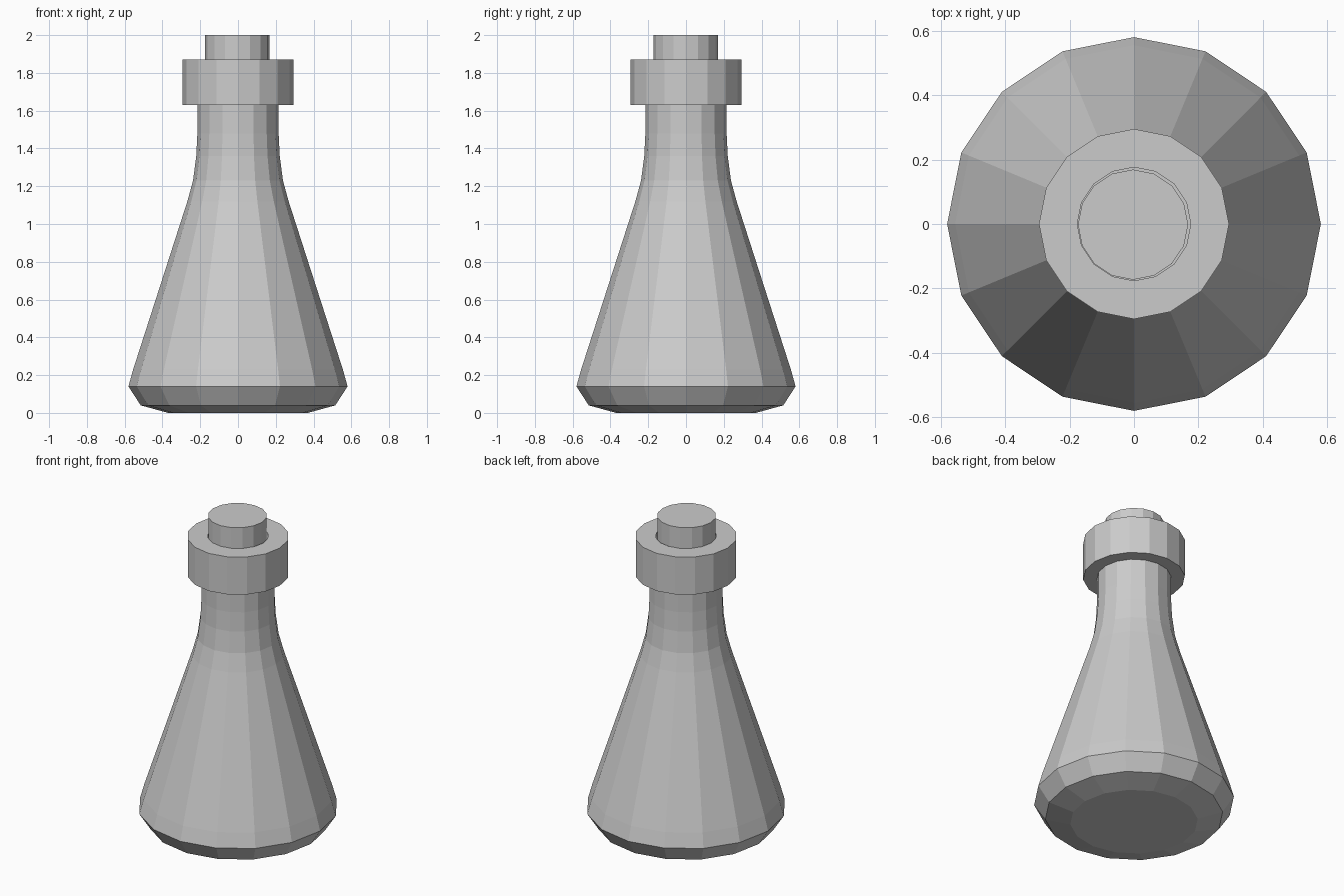
import bpy, bmesh
from math import cos, sin, tau

SIDES = 16

cube = bpy.data.objects.get("Cube")
if cube:
    bpy.data.objects.remove(cube)

grey = bpy.data.materials.new("plain_grey")
grey.use_nodes = True
GREY = (0.6, 0.6, 0.6, 1)
grey.diffuse_color = GREY
grey.node_tree.nodes["Principled BSDF"].inputs["Base Color"].default_value = GREY


def lathe(name, profile, closed=False, offset=(0, 0)):
    """Turn (radius, height) points round z; open ends are capped."""
    bm = bmesh.new()
    rings = []
    for r, z in profile:
        rings.append([bm.verts.new((r * cos(tau * i / SIDES), r * sin(tau * i / SIDES), z))
                      for i in range(SIDES)])
    pairs = list(zip(rings, rings[1:]))
    if closed:
        pairs.append((rings[-1], rings[0]))
    else:
        bm.faces.new(rings[0][::-1])
        bm.faces.new(rings[-1])
    for low, high in pairs:
        for i in range(SIDES):
            j = (i + 1) % SIDES
            bm.faces.new((low[i], low[j], high[j], high[i]))
    bmesh.ops.recalc_face_normals(bm, faces=bm.faces)
    mesh = bpy.data.meshes.new(name)
    bm.to_mesh(mesh)
    bm.free()
    mesh.materials.append(grey)
    obj = bpy.data.objects.new(name, mesh)
    obj.location = (*offset, 0)
    bpy.context.collection.objects.link(obj)
    return obj


# Flask: chamfered foot, conical body, curved shoulder and straight neck
lathe("flask_body", [(0.37, 0), (0.515, 0.04), (0.58, 0.14), (0.555, 0.23),
                     (0.268, 1.12), (0.238, 1.23), (0.221, 1.36),
                     (0.215, 1.48), (0.215, 1.64)])

# Lip: a thick ring round the mouth
lathe("lip_ring", [(0.176, 1.63), (0.295, 1.63), (0.295, 1.87), (0.176, 1.87)], closed=True)

# Stopper: plain plug, very slightly off centre in the mouth
lathe("stopper", [(0.171, 1.6), (0.171, 2.0)], offset=(-0.003, -0.002))
